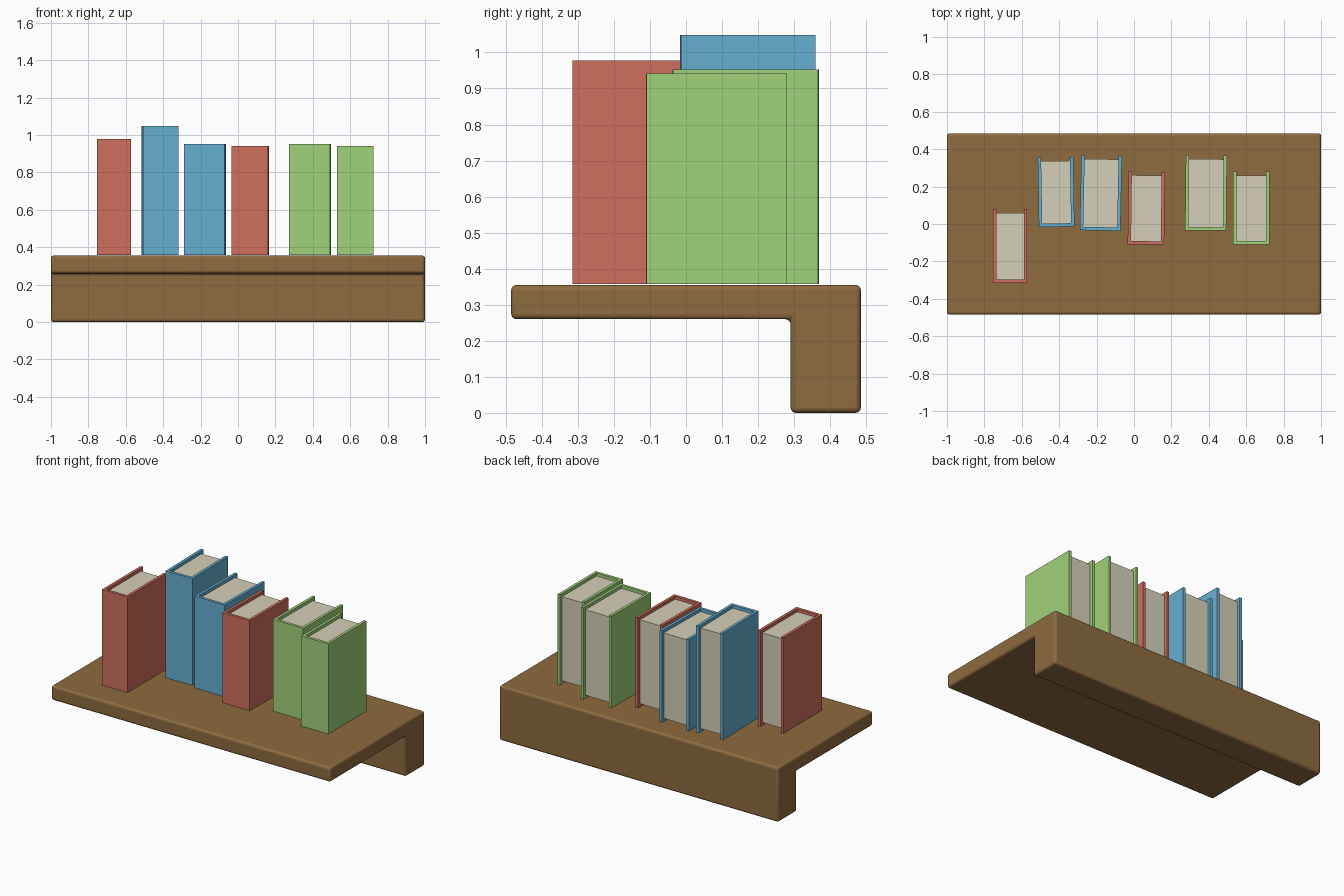
import bpy, bmesh, math
from mathutils import Matrix

if "Cube" in bpy.data.objects:
    bpy.data.objects.remove(bpy.data.objects["Cube"])


def lin(c):
    c /= 255
    return c / 12.92 if c <= 0.04045 else ((c + 0.055) / 1.055) ** 2.4


def material(name, r, g, b):
    m = bpy.data.materials.new(name)
    m.diffuse_color = (lin(r), lin(g), lin(b), 1)
    m.use_nodes = True
    m.node_tree.nodes["Principled BSDF"].inputs["Base Color"].default_value = m.diffuse_color
    return m


wood = material("wood", 142, 107, 63)
paper = material("paper", 214, 208, 184)
covers = {
    "red": material("red cover", 207, 112, 93),
    "blue": material("blue cover", 102, 175, 210),
    "green": material("green cover", 160, 210, 122),
}


def extrude(name, pts, vec, mat):
    """Extrude a closed planar outline along vec."""
    bm = bmesh.new()
    face = bm.faces.new([bm.verts.new(p) for p in pts])
    geom = bmesh.ops.extrude_face_region(bm, geom=[face])["geom"]
    bmesh.ops.translate(bm, vec=vec, verts=[g for g in geom if isinstance(g, bmesh.types.BMVert)])
    bmesh.ops.recalc_face_normals(bm, faces=bm.faces)
    me = bpy.data.meshes.new(name)
    bm.to_mesh(me)
    bm.free()
    me.materials.append(mat)
    ob = bpy.data.objects.new(name, me)
    bpy.context.collection.objects.link(ob)
    return ob


# Shelf: L-shaped side profile with rounded edges
profile = [(-0.485, 0.355), (-0.485, 0.26), (0.29, 0.26),
           (0.29, 0.0), (0.485, 0.0), (0.485, 0.355)]
shelf = extrude("shelf", [(-1, y, z) for y, z in profile], (2, 0, 0), wood)
bev = shelf.modifiers.new("round", 'BEVEL')
bev.width = 0.015
bev.segments = 4
bev.limit_method = 'ANGLE'
bpy.context.view_layer.objects.active = shelf
shelf.select_set(True)
bpy.ops.object.shade_smooth_by_angle(angle=math.radians(35))
shelf.select_set(False)


# Book: U-shaped cover (spine to the front) around an inset page block
def book(name, x0, x1, y0, y1, top, colour, turn):
    cx, cy = (x0 + x1) / 2, (y0 + y1) / 2
    w, d = (x1 - x0) / 2, (y1 - y0) / 2
    # keep the measured outer width after turning
    w -= abs(math.sin(math.radians(turn))) * d
    z, t, inset = 0.358, 0.018, 0.02
    outline = [(-w, d), (-w, -d), (w, -d), (w, d),
               (w - t, d), (w - t, -d + t), (-w + t, -d + t), (-w + t, d)]
    cover = extrude(name + "_cover", [(x, y, 0) for x, y in outline],
                    (0, 0, top - z), covers[colour])
    a, b, c = w - t, -d + t, d - inset
    pages = extrude(name + "_pages", [(-a, b, inset), (a, b, inset), (a, c, inset), (-a, c, inset)],
                    (0, 0, top - z - 2 * inset), paper)
    for ob in (cover, pages):
        ob.matrix_world = Matrix.Translation((cx, cy, z)) @ Matrix.Rotation(math.radians(turn), 4, 'Z')


books = [
    (-0.754, -0.571, -0.315, 0.08, 0.978, "red", 0),
    (-0.515, -0.318, -0.015, 0.357, 1.049, "blue", 1.0),
    (-0.290, -0.064, -0.035, 0.367, 0.952, "blue", -1.2),
    (-0.034, 0.166, -0.11, 0.28, 0.942, "red", -0.7),
    (0.273, 0.497, -0.035, 0.367, 0.952, "green", -0.6),
    (0.530, 0.724, -0.11, 0.28, 0.942, "green", 0),
]
for i, b in enumerate(books, 1):
    book(f"book_{i}", *b)
